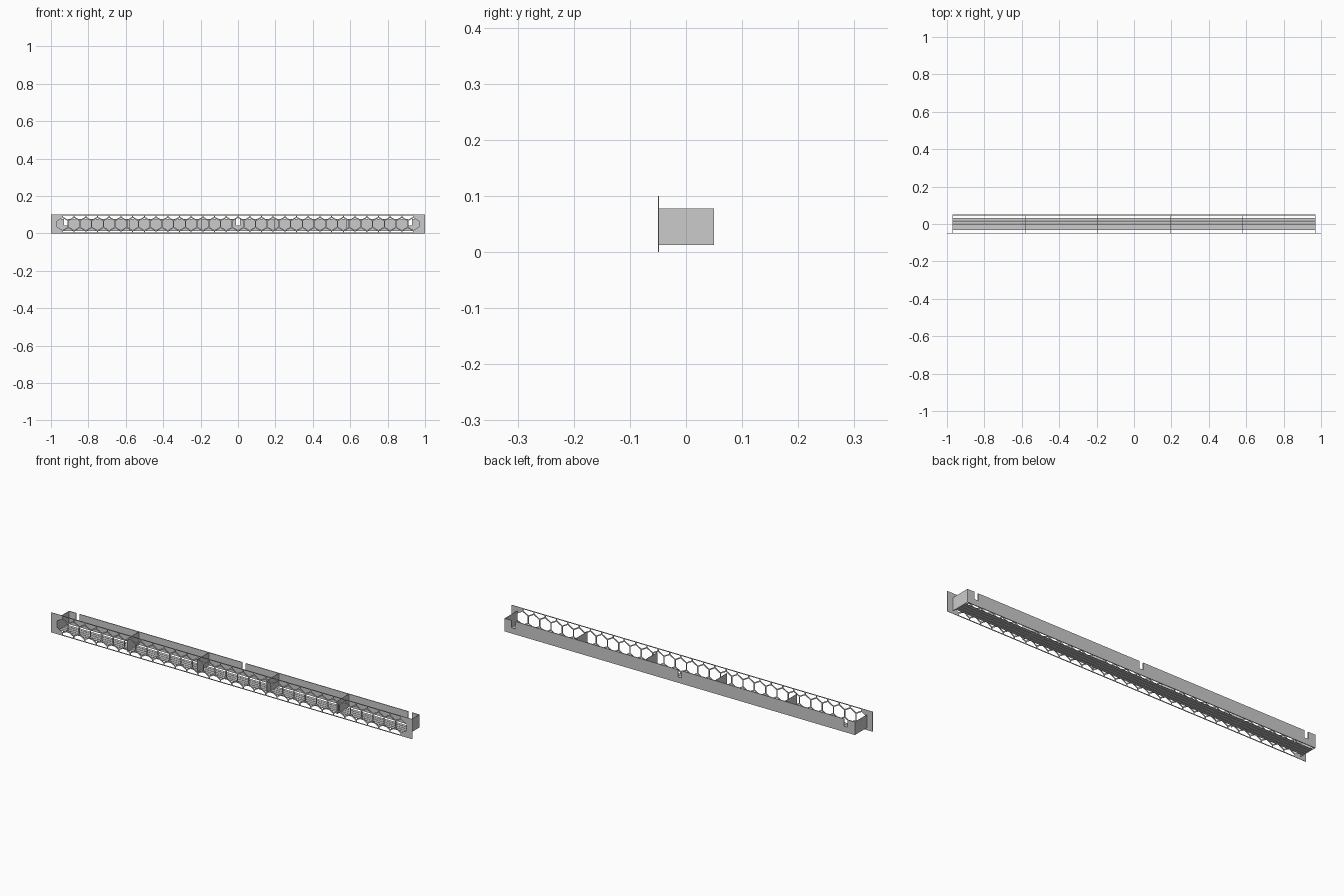
import bpy, bmesh, math

if "Cube" in bpy.data.objects:
    bpy.data.objects.remove(bpy.data.objects["Cube"])

def finish(bm, name):
    me = bpy.data.meshes.new(name)
    bm.to_mesh(me)
    bm.free()
    ob = bpy.data.objects.new(name, me)
    bpy.context.collection.objects.link(ob)
    return ob

def box(name, x0, x1, y0, y1, z0, z1):
    bm = bmesh.new()
    bmesh.ops.create_cube(bm, size=1)
    for v in bm.verts:
        v.co = ((x0, x1)[v.co.x > 0], (y0, y1)[v.co.y > 0], (z0, z1)[v.co.z > 0])
    return finish(bm, name)

def prism(name, points, y0, y1):
    bm = bmesh.new()
    f = bm.faces.new([bm.verts.new((x, y0, z)) for x, z in points])
    ret = bmesh.ops.extrude_face_region(bm, geom=[f])
    for v in ret["geom"]:
        if isinstance(v, bmesh.types.BMVert):
            v.co.y = y1
    bmesh.ops.recalc_face_normals(bm, faces=bm.faces)
    return finish(bm, name)

def clip(points, lo, hi):
    # keep the part of a convex polygon between two heights
    for limit, s in ((lo, 1), (hi, -1)):
        out = []
        for a, b in zip(points, points[1:] + points[:1]):
            da, db = s * (a[1] - limit), s * (b[1] - limit)
            if da >= 0:
                out.append(a)
            if da * db < 0:
                t = da / (da - db)
                out.append((a[0] + t * (b[0] - a[0]), limit))
        points = out
    return points

L, YF, YB, Z0, Z1 = 0.97, -0.05, 0.05, 0.013, 0.078
T = 0.002

# Honeycomb face plate: flat outline with hexagonal holes, given thickness
PITCH = 2 * L / 31
R = (PITCH - 0.006) / math.sqrt(3)
bm = bmesh.new()
def loop(points):
    vs = [bm.verts.new((x, YF, z)) for x, z in points]
    return [bm.edges.new((a, b)) for a, b in zip(vs, vs[1:] + vs[:1])]
edges = loop([(-1, 0), (1, 0), (1, 0.1), (-1, 0.1)])
for row in (-1, 0, 1):
    n = 31 if row == 0 else 30
    for i in range(n):
        cx = (i - (n - 1) / 2) * PITCH
        cz = 0.05 + row * PITCH * math.sqrt(3) / 2
        pts = [(cx + R * math.cos(math.radians(30 + 60 * k)),
                cz + R * math.sin(math.radians(30 + 60 * k))) for k in range(6)]
        edges += loop(clip(pts, 0.004, 0.096))
bmesh.ops.triangle_fill(bm, edges=edges, use_beauty=True, normal=(0, -1, 0))
bmesh.ops.dissolve_limit(bm, angle_limit=0.01, verts=bm.verts, edges=bm.edges)
ret = bmesh.ops.extrude_face_region(bm, geom=bm.faces[:])
bmesh.ops.translate(bm, vec=(0, T, 0), verts=[v for v in ret["geom"] if isinstance(v, bmesh.types.BMVert)])
bmesh.ops.recalc_face_normals(bm, faces=bm.faces)
finish(bm, "honeycomb_front_plate")

# Back wall with three notches open at the top
outline = [(-L, Z0), (L, Z0), (L, Z1)]
for c in (0.92, 0, -0.92):
    outline += [(c + 0.01, Z1), (c + 0.01, 0.042), (c - 0.01, 0.042), (c - 0.01, Z1)]
outline.append((-L, Z1))
prism("back_wall", outline, YB - 0.004, YB)

# End panels and the four dividers
for i in range(6):
    x = -L + T / 2 + i * (2 * L - T) / 5
    box("end_panel" if i in (0, 5) else "divider", x - T / 2, x + T / 2, YF + T, YB - 0.004, Z0, Z1)

# Long slats along the floor
for i in range(4):
    y = -0.032 + i * 0.0167
    box("floor_slat", -L, L, y, y + 0.0147, Z0, Z0 + T)
